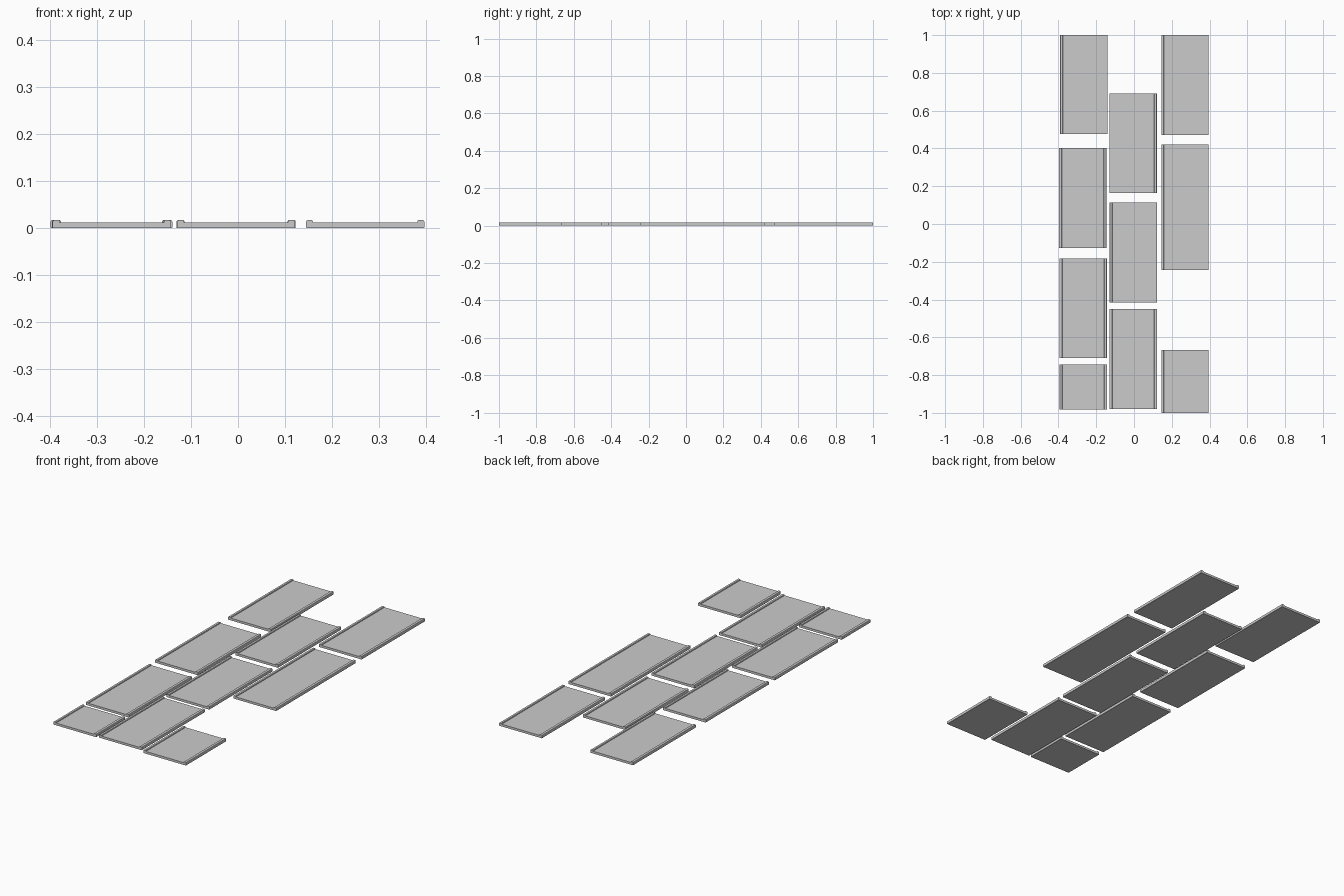
import bpy

if "Cube" in bpy.data.objects:
    bpy.data.objects.remove(bpy.data.objects["Cube"])

W, PANEL, TOP = 0.251, 0.012, 0.0165   # tile width, panel height, lip height
LIP, BEV = 0.015, 0.003                # lip width, lip edge chamfer

# Half cross-section (x from tile centre, z); mirrored to get a shallow channel
h = W / 2
half = [(h - 0.001, 0), (h, 0.001), (h, TOP - BEV), (h - 0.001, TOP - 0.001), (h - BEV, TOP),
        (h - LIP + 0.002, TOP), (h - LIP, TOP - 0.002), (h - LIP, PANEL)]
profile = half + [(-x, z) for x, z in reversed(half)]


def tile(name, cx, y0, y1):
    """Extrude the channel profile along y."""
    n = len(profile)
    verts = [(x, y - (y0 + y1) / 2, z) for y in (y0, y1) for x, z in profile]
    faces = [(i, i + n, (i + 1) % n + n, (i + 1) % n) for i in range(n)]
    faces += [tuple(range(n)), tuple(range(2 * n - 1, n - 1, -1))]
    mesh = bpy.data.meshes.new(name)
    mesh.from_pydata(verts, [], faces)
    mesh.update()
    obj = bpy.data.objects.new(name, mesh)
    obj.location = (cx, (y0 + y1) / 2, 0)
    bpy.context.collection.objects.link(obj)


# Staggered columns of tiles: centre x, near end, far end
columns = {
    "left_tile": [(-0.265, 0.476, 1.0), (-0.272, -0.126, 0.402),
                  (-0.269, -0.710, -0.182), (-0.268, -0.983, -0.744)],
    "middle_tile": [(-0.005, 0.164, 0.692), (-0.003, -0.415, 0.113), (-0.004, -0.979, -0.451)],
    "right_tile": [(0.270, 0.472, 1.0), (0.270, -0.244, 0.420), (0.270, -1.0, -0.666)],
}
for name, tiles in columns.items():
    for i, t in enumerate(tiles, 1):
        tile(f"{name}_{i}", *t)

# Consistent outward normals
import bmesh
for obj in bpy.context.collection.objects:
    bm = bmesh.new()
    bm.from_mesh(obj.data)
    bmesh.ops.recalc_face_normals(bm, faces=bm.faces)
    bm.to_mesh(obj.data)
    bm.free()
